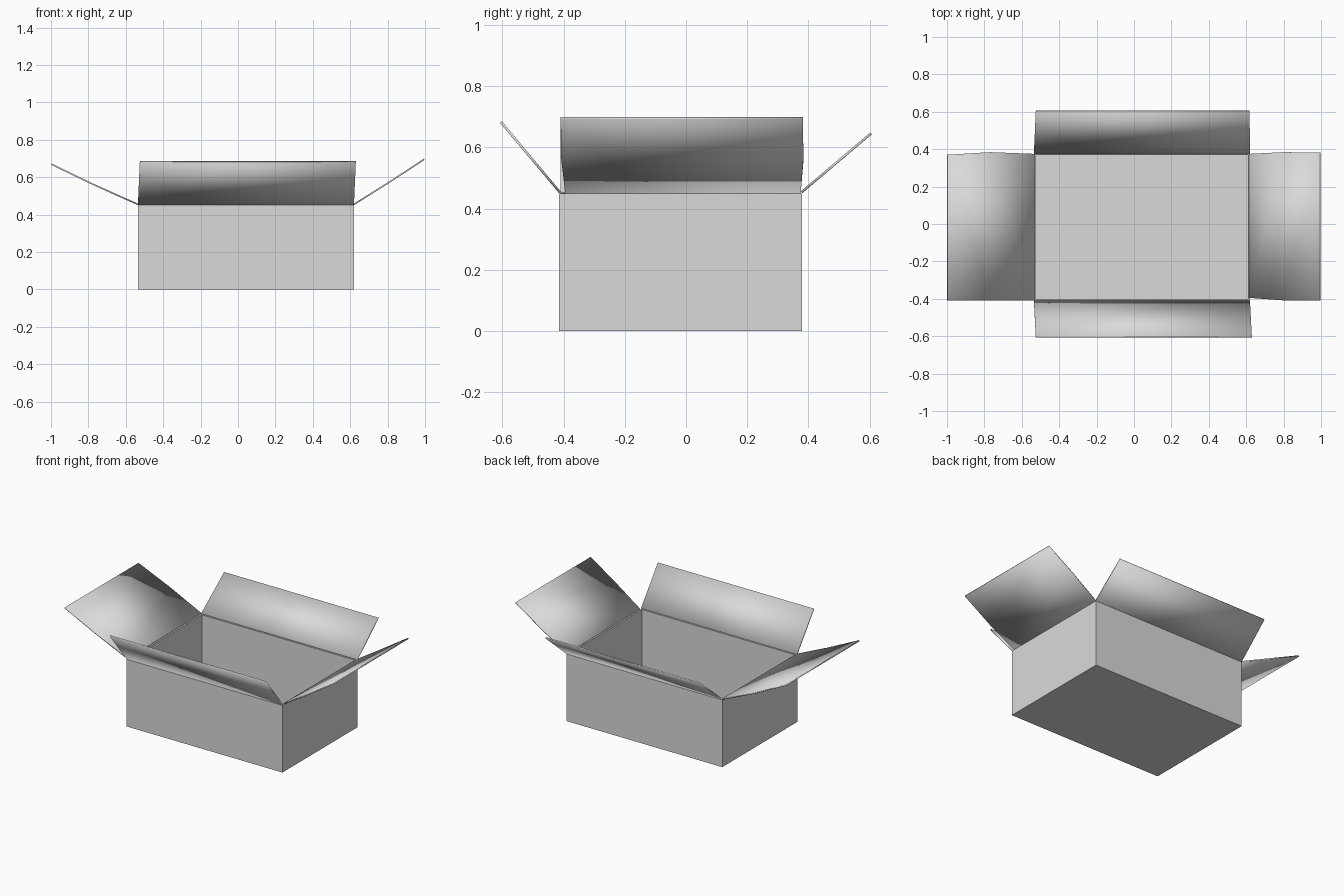
import bpy
import bmesh
from mathutils import Vector

if "Cube" in bpy.data.objects:
    bpy.data.objects.remove(bpy.data.objects["Cube"])

# One plain cardboard colour
card = bpy.data.materials.new("light_grey_card")
card.use_nodes = True
grey = (0.7, 0.7, 0.7, 1)
card.diffuse_color = grey
card.node_tree.nodes["Principled BSDF"].inputs["Base Color"].default_value = grey

X0, X1 = -0.535, 0.62
Y0, Y1 = -0.415, 0.38
RIM = 0.45


def finish(name, bm, thickness, offset):
    """Turn the sheet into an object with card thickness."""
    mesh = bpy.data.meshes.new(name)
    bm.to_mesh(mesh)
    bm.free()
    mesh.materials.append(card)
    obj = bpy.data.objects.new(name, mesh)
    bpy.context.collection.objects.link(obj)
    solid = obj.modifiers.new("card_thickness", "SOLIDIFY")
    solid.thickness = thickness
    solid.offset = offset
    solid.use_even_offset = True
    return obj


def flap(name, rows):
    """Sheet through pairs of points running from hinge to tip."""
    bm = bmesh.new()
    pairs = [[bm.verts.new(p) for p in row] for row in rows]
    for (a, b), (c, d) in zip(pairs, pairs[1:]):
        face = bm.faces.new((a, b, d, c))
        face.normal_update()
        if face.normal.z < 0:
            face.normal_flip()
    obj = finish(name, bm, 0.008, 1)
    bpy.ops.object.select_all(action="DESELECT")
    obj.select_set(True)
    bpy.context.view_layer.objects.active = obj
    bpy.ops.object.shade_smooth_by_angle(angle=0.5)


# Open box body
bm = bmesh.new()
bmesh.ops.create_cube(bm, size=1)
bmesh.ops.scale(bm, vec=(X1 - X0, Y1 - Y0, RIM), verts=bm.verts)
bmesh.ops.translate(bm, vec=Vector(((X0 + X1) / 2, (Y0 + Y1) / 2, RIM / 2)), verts=bm.verts)
lid = [f for f in bm.faces if f.normal.z > 0.5]
bmesh.ops.delete(bm, geom=lid, context="FACES_ONLY")
finish("box_body", bm, 0.01, -1)

# Long flaps
flap("front_flap", [((X0, Y0, RIM), (X1, Y0, RIM)),
                    ((-0.525, -0.608, 0.68), (0.63, -0.608, 0.68))])
flap("back_flap", [((X0, Y1, RIM), (X1, Y1, RIM)),
                   ((-0.525, 0.608, 0.643), (0.618, 0.608, 0.643))])

# Side flaps, bowed slightly along their length
flap("left_flap", [((X1, -0.395, RIM), (X1, 0.375, RIM)),
                   ((0.8, -0.408, 0.563), (0.8, 0.384, 0.563)),
                   ((0.998, -0.41, 0.692), (0.998, 0.382, 0.692))])
flap("right_flap", [((X0, -0.41, RIM), (X0, 0.375, RIM)),
                    ((-0.77, -0.41, 0.555), (-0.77, 0.384, 0.555)),
                    ((-1.0, -0.41, 0.666), (-1.0, 0.37, 0.666))])
